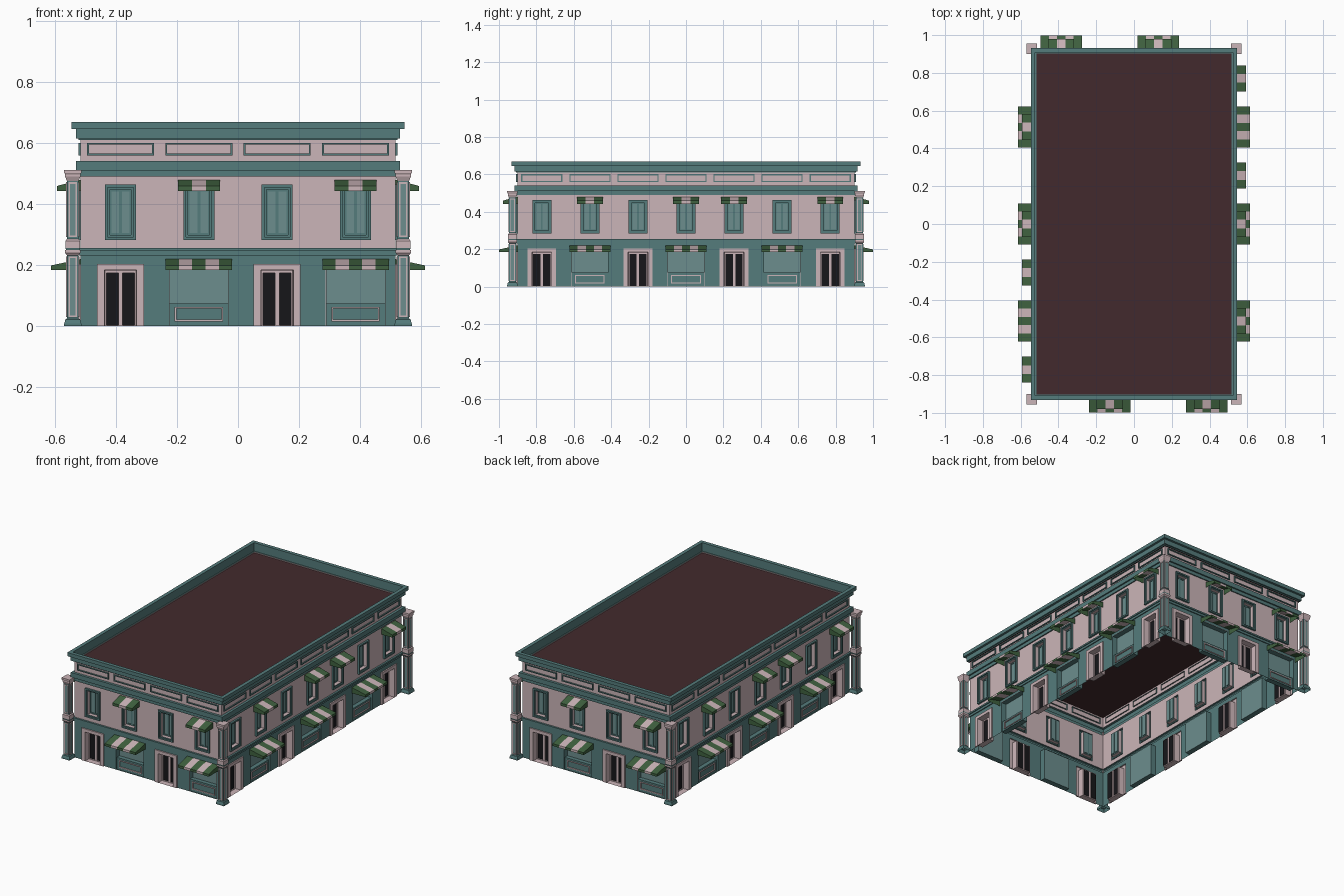
import bpy, bmesh

if "Cube" in bpy.data.objects:
    bpy.data.objects.remove(bpy.data.objects["Cube"])

COLOURS = {
    "pink": (0.60, 0.46, 0.48), "teal": (0.09, 0.20, 0.20), "glass": (0.15, 0.27, 0.27),
    "green": (0.05, 0.12, 0.05), "black": (0.008, 0.008, 0.010), "roof": (0.055, 0.023, 0.026),
}
MATS = list(COLOURS)
for n, c in COLOURS.items():
    bpy.data.materials.new(n).diffuse_color = (*c, 1)

HX, HY, BAY = 0.516, 0.902, 0.257
parts = {}


def face(part, pts, mat):
    bm = parts.setdefault(part, bmesh.new())
    f = bm.faces.new([bm.verts.new(p) for p in pts])
    f.material_index = MATS.index(mat)
    if f.calc_area() < 1e-8:
        bm.faces.remove(f)


def wall_frame(k, cx=0, cy=0, hx=HX, hy=HY):
    """Maps (along, outward, z) to world for side k: front, right, back, left."""
    s = 1 if k < 2 else -1

    def place(u, d, z):
        if k % 2 == 0:
            return (cx + s * u, cy - s * (hy + d), z)
        return (cx + s * (hx + d), cy + s * u, z)
    return place


def nest(part, P, rects, mats):
    """Nested rectangles (u0, u1, z0, z1, depth) bridged into relief; last material fills."""
    loops = [[P(a, d, c), P(b, d, c), P(b, d, e), P(a, d, e)] for a, b, c, e, d in rects]
    for o, n, m in zip(loops, loops[1:], mats):
        for i in range(4):
            j = (i + 1) % 4
            face(part, [o[i], o[j], n[j], n[i]], m)
    if len(mats) == len(rects):
        face(part, loops[-1], mats[-1])


def sweep(part, profile, mats, cx=0, cy=0, hx=HX, hy=HY):
    """Carries an (offset, z) profile round a rectangle."""
    for k in range(4):
        P = wall_frame(k, cx, cy, hx, hy)
        h = hx if k % 2 == 0 else hy
        for i, ((a, z), (b, w)) in enumerate(zip(profile, profile[1:])):
            m = mats if isinstance(mats, str) else mats[i]
            face(part, [P(-h - a, a, z), P(h + a, a, z), P(h + b, b, w), P(-h - b, b, w)], m)


def door(P, u, cell):
    def r(w, top, d):
        return (u - w, u + w, 0, top, d)
    nest("doors", P, [cell, r(.077, .204, 0), r(.077, .204, .008), r(.053, .184, .008), r(.051, .182, -.03)],
         ["teal", "pink", "pink", "pink"])
    for s in (-1, 1):
        a, b = sorted((u, u + s * .051))
        p, q = sorted((u + s * .007, u + s * .046))
        nest("doors", P, [(a, b, 0, .182, -.03), (p, q, .004, .174, -.03), (p, q, .004, .174, -.035)],
             ["pink", "pink", "black"])


def shop(P, u, cell):
    def r(w, z0, z1, d):
        return (u - w, u + w, z0, z1, d)
    nest("shopfronts", P, [cell, r(.098, 0, .205, 0), r(.096, 0, .203, 0), r(.096, 0, .203, -.035)],
         ["teal", "pink", "teal", "glass"])
    # stall riser with framed panel
    nest("stall_risers", P, [r(.096, 0, .075, -.035), r(.096, 0, .075, -.008), r(.079, .016, .063, -.008),
                             r(.079, .016, .063, -.003), r(.074, .021, .058, -.003), r(.074, .021, .058, -.01)],
         ["teal", "teal", "pink", "pink", "pink", "teal"])


def window(P, u, cell):
    def r(w, i, d):
        return (u - w, u + w, .283 + i, .464 - i, d)
    nest("windows", P, [cell, r(.051, 0, 0), r(.051, 0, .012), r(.042, .009, .012), r(.042, .009, .005),
                        r(.035, .016, .005), r(.035, .016, -.018)],
         ["pink", "teal", "teal", "teal", "teal", "pink"])
    for s in (-1, 1):
        a, b = sorted((u, u + s * .035))
        nest("windows", P, [(a, b, .299, .448, -.018), (a + .005, b - .005, .306, .441, -.018),
                            (a + .005, b - .005, .306, .441, -.022)], ["teal", "teal", "glass"])


def awning(part, P, u, half, n, reach, top, lip, low):
    w = 2 * half / n
    for i in range(n):
        a, b = u - half + i * w, u - half + (i + 1) * w
        m = ("green", "pink")[i % 2]
        face(part, [P(a, reach, lip), P(b, reach, lip), P(b, 0, top), P(a, 0, top)], m)
        face(part, [P(a, reach, low), P(b, reach, low), P(b, reach, lip), P(a, reach, lip)], m)
    for s in (-1, 1):
        pts = [P(u + s * half, d, z) for d, z in ((0, low), (reach, low), (reach, lip), (0, top))]
        face(part, pts[::s], "green")


# Bays on all four sides; back and left repeat front and right turned half round
for k in range(4):
    P = wall_frame(k)
    n, shaded = ((4, (1, 3)), (7, (1, 3, 4, 6)))[k % 2]
    end = (HX, HY)[k % 2]
    for i in range(n):
        u = (i - (n - 1) / 2) * BAY
        a = -end if i == 0 else u - BAY / 2
        b = end if i == n - 1 else u + BAY / 2
        if i % 2:
            shop(P, u, (a, b, 0, .232, 0))
            awning("shop_awnings", P, u, .109, 5, .097, .220, .199, .184)
        else:
            door(P, u, (a, b, 0, .232, 0))
        window(P, u, (a, b, .256, .49, 0))
        if i in shaded:
            awning("window_awnings", P, u, .069, 3, .077, .480, .460, .443)
        # parapet panel
        nest("parapet", P, [(a, b, .541, .616, 0), (u - .110, u + .110, .560, .601, 0),
                            (u - .110, u + .110, .560, .601, .007), (u - .104, u + .104, .566, .595, .007),
                            (u - .104, u + .104, .566, .595, 0)], ["pink", "teal", "teal", "teal", "pink"])

# Horizontal mouldings and roof
sweep("belt_course", [(0, .232), (.006, .232), (.006, .246), (.012, .246), (.012, .256), (0, .256)], "teal")
sweep("middle_cornice", [(0, .49), (.007, .49), (.007, .511), (.016, .511), (.016, .541), (0, .541)], "teal")
sweep("top_cornice", [(0, .616), (.016, .616), (.016, .646), (.030, .646), (.030, .669),
                      (.007, .669), (.007, .610)], "teal")
x, y = HX + .007, HY + .007
face("roof", [(-x, -y, .61), (x, -y, .61), (x, y, .61), (-x, y, .61)], "roof")

# Two-tier corner columns: (half width, z) profile with a colour for each segment
PROFILE = [(.028, 0), (.028, .008), (.024, .022), (.019, .026), (.019, .232), (.025, .240), (.025, .250),
           (.022, .250), (.024, .256), (.024, .280), (.019, .286), (.019, .476), (.025, .490), (.025, .498),
           (.028, .503), (.028, .512), (0, .512)]
TINT = ["teal"] * 4 + ["pink", "pink", "teal", "teal", "pink", "pink"] + ["teal"] + ["pink"] * 5
for cx in (-HX - .026, HX + .026):
    for cy in (-HY - .026, HY + .026):
        sweep("corner_columns", PROFILE, TINT, cx, cy, 0, 0)
        for k in range(4):
            P = wall_frame(k, cx, cy, .019, .019)
            for z0, z1 in ((.030, .228), (.292, .472)):
                nest("column_panels", P, [(-.014, .014, z0, z1, 0), (-.014, .014, z0, z1, .003),
                                          (-.009, .009, z0 + .005, z1 - .005, .003),
                                          (-.009, .009, z0 + .005, z1 - .005, .001)],
                     ["pink", "pink", "pink", "glass"])

for name, bm in parts.items():
    bmesh.ops.remove_doubles(bm, verts=bm.verts, dist=1e-5)
    me = bpy.data.meshes.new(name)
    bm.to_mesh(me)
    bm.free()
    for m in MATS:
        me.materials.append(bpy.data.materials[m])
    bpy.context.collection.objects.link(bpy.data.objects.new(name, me))

for m in bpy.data.materials:
    if m.users and not m.is_grease_pencil:
        m.use_nodes = True
        m.node_tree.nodes["Principled BSDF"].inputs["Base Color"].default_value = m.diffuse_color
